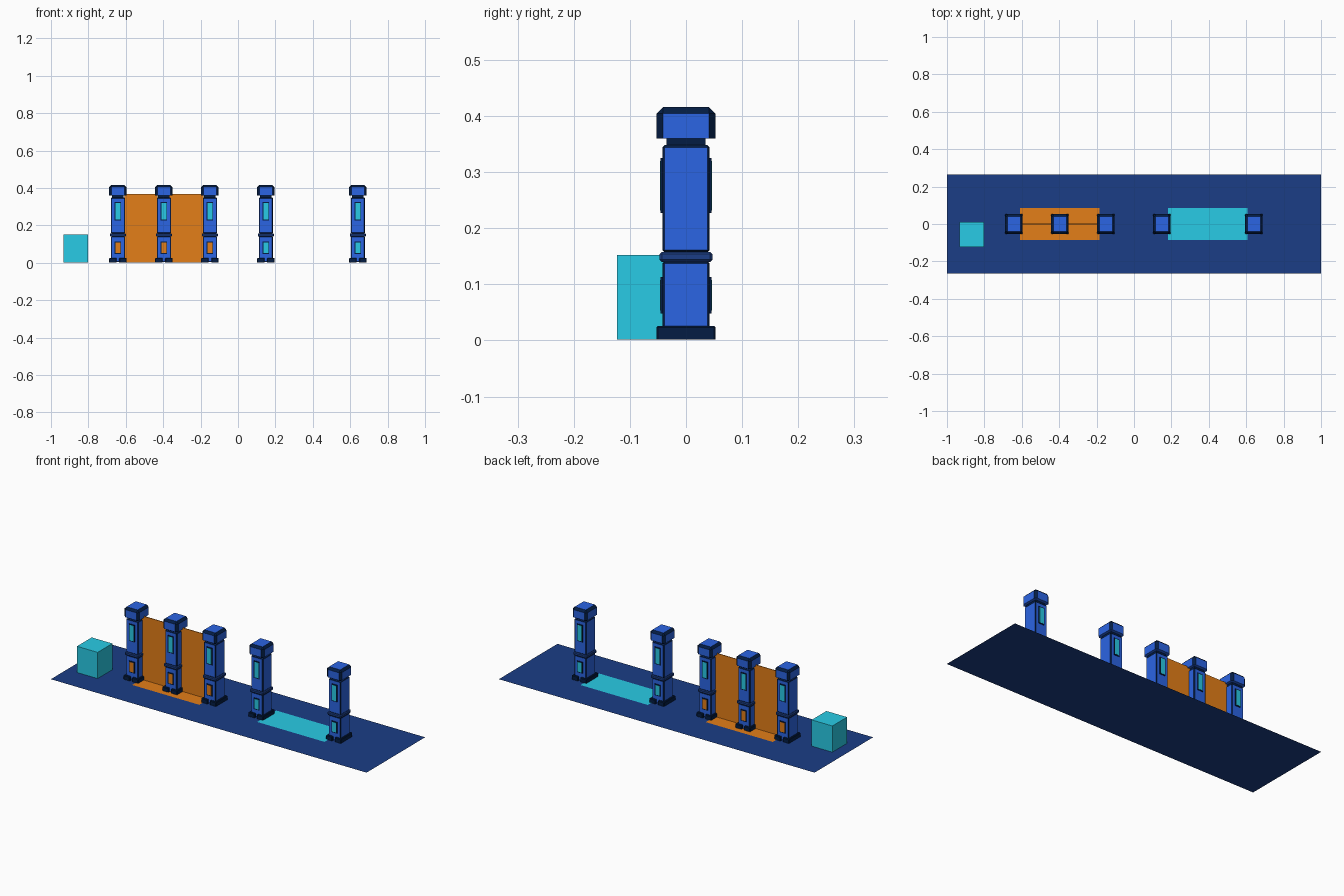
import bpy, bmesh

if "Cube" in bpy.data.objects:
    bpy.data.objects.remove(bpy.data.objects["Cube"])


def material(name, rgb):
    m = bpy.data.materials.new(name)
    m.diffuse_color = (*rgb, 1)
    m.use_nodes = True
    m.node_tree.nodes["Principled BSDF"].inputs["Base Color"].default_value = m.diffuse_color
    return m


BLUE = material("bright_blue", (0.024, 0.128, 0.77))
DARK = material("dark_navy", (0.001, 0.012, 0.057))
NAVY = material("floor_navy", (0.011, 0.048, 0.24))
CYAN = material("cyan", (0.022, 0.60, 0.79))
ORANGE = material("orange", (0.77, 0.21, 0.009))


def box(name, x, y, z, mats, chamfer=0, skip_bottom=False):
    """Box from (min, max) ranges; chamfered edges take the last material."""
    bm = bmesh.new()
    bmesh.ops.create_cube(bm, size=1)
    for v in bm.verts:
        for i, (lo, hi) in enumerate((x, y, z)):
            v.co[i] = lo if v.co[i] < 0 else hi
    if chamfer:
        edges = [e for e in bm.edges
                 if not (skip_bottom and all(v.co.z < z[0] + 1e-5 for v in e.verts))]
        bmesh.ops.bevel(bm, geom=edges, offset=chamfer, segments=1, affect='EDGES')
    bm.normal_update()
    for f in bm.faces:
        if max(abs(c) for c in f.normal) < 0.99:
            f.material_index = len(mats) - 1
    return finish(name, bm, mats)


def finish(name, bm, mats):
    me = bpy.data.meshes.new(name)
    bm.to_mesh(me)
    bm.free()
    for m in mats:
        me.materials.append(m)
    ob = bpy.data.objects.new(name, me)
    bpy.context.collection.objects.link(ob)
    return ob


def floor_sheet(name, x0, x1, hy, z, mat):
    bm = bmesh.new()
    corners = [(x0, -hy, z), (x1, -hy, z), (x1, hy, z), (x0, hy, z)]
    bm.faces.new([bm.verts.new(c) for c in corners])
    finish(name, bm, [mat])


def pillar(cx, low_colour):
    def block(name, hx, hy, z0, z1, mats, chamfer=0, **kw):
        return box(name, (cx - hx, cx + hx), (-hy, hy), (z0, z1), mats, chamfer, **kw)

    # two feet with a narrow slot between them
    for s in (-1, 1):
        xs = sorted((cx + s * 0.007, cx + s * 0.047))
        box("pillar_foot", xs, (-0.053, 0.053), (0.002, 0.026), [DARK], 0.003, skip_bottom=True)
    # stacked shaft, belt, neck and cap
    block("lower_shaft", 0.038, 0.042, 0.003, 0.141, [BLUE, DARK], 0.004)
    block("belt", 0.043, 0.047, 0.140, 0.158, [NAVY], 0.004)
    block("upper_shaft", 0.038, 0.042, 0.157, 0.348, [BLUE, DARK], 0.004)
    block("neck", 0.031, 0.035, 0.346, 0.362, [DARK])
    block("cap", 0.047, 0.053, 0.360, 0.416, [BLUE, DARK], 0.012, skip_bottom=True)
    # framed light panels on front and back
    for s in (-1, 1):
        for z0, z1, mat in ((0.227, 0.325, CYAN), (0.048, 0.113, low_colour)):
            box("panel_frame", (cx - 0.0175, cx + 0.0175), sorted((s * 0.040, s * 0.0455)),
                (z0, z1), [DARK])
            box("panel_light", (cx - 0.013, cx + 0.013), sorted((s * 0.044, s * 0.0465)),
                (z0 + 0.005, z1 - 0.005), [mat])


# ground and coloured floor strips
floor_sheet("ground_plate", -1, 1, 0.265, 0, NAVY)
floor_sheet("orange_strip", -0.61, -0.185, 0.086, 0.003, ORANGE)
floor_sheet("cyan_strip", 0.182, 0.608, 0.086, 0.003, CYAN)

# barrier panels between the closed gate pillars
for a, b in ((-0.607, -0.43), (-0.366, -0.185)):
    box("barrier", (a, b), (-0.002, 0.002), (0.002, 0.368), [ORANGE])

# closed gate pillars, then open gate pillars
for cx in (-0.642, -0.396, -0.150):
    pillar(cx, ORANGE)
for cx in (0.149, 0.641):
    pillar(cx, CYAN)

# loose cube
box("cube", (-0.934, -0.803), (-0.123, 0.010), (0.002, 0.152), [CYAN])
